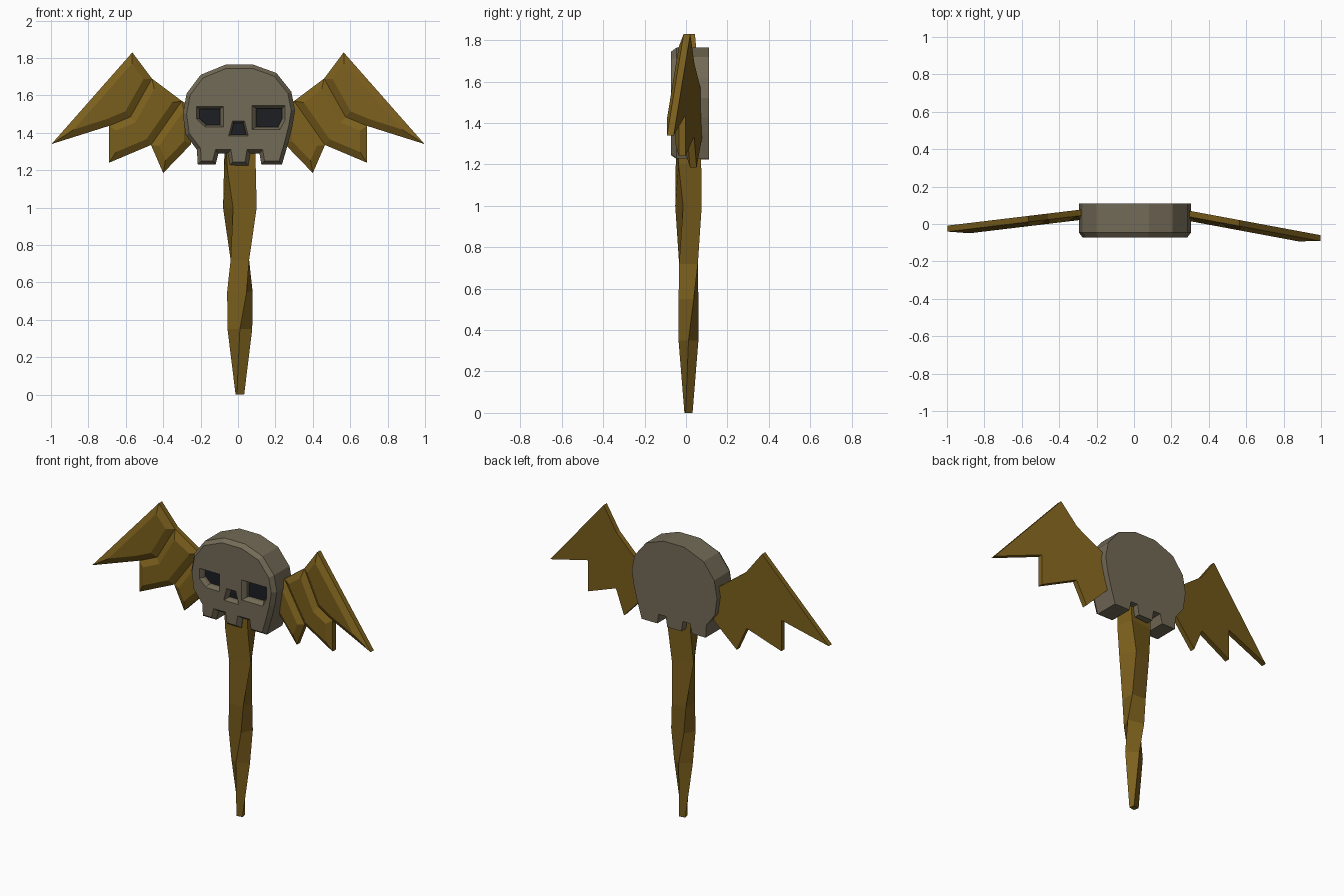
import bpy, bmesh, math
from mathutils import Vector

if "Cube" in bpy.data.objects:
    bpy.data.objects.remove(bpy.data.objects["Cube"])


def material(name, rgb):
    m = bpy.data.materials.new(name)
    m.diffuse_color = (*rgb, 1)
    m.use_nodes = True
    m.node_tree.nodes["Principled BSDF"].inputs["Base Color"].default_value = m.diffuse_color
    return m


BONE = material("bone", (0.17, 0.145, 0.095))
GOLD = material("gold", (0.2, 0.115, 0.012))
DARK = material("dark", (0.012, 0.013, 0.017))


def finish(bm, name, mat):
    bmesh.ops.recalc_face_normals(bm, faces=bm.faces)
    me = bpy.data.meshes.new(name)
    bm.to_mesh(me)
    bm.free()
    ob = bpy.data.objects.new(name, me)
    bpy.context.collection.objects.link(ob)
    me.materials.append(mat)
    return ob


def loft(name, rings, mat):
    """Closed solid through rings of 3D points."""
    bm = bmesh.new()
    vs = [[bm.verts.new(p) for p in r] for r in rings]
    n = len(vs[0])
    for a, b in zip(vs, vs[1:]):
        for i in range(n):
            j = (i + 1) % n
            bm.faces.new((a[i], a[j], b[j], b[i]))
    bm.faces.new(vs[0][::-1])
    bm.faces.new(vs[-1])
    return finish(bm, name, mat)


def plate(name, pts, y_back, y_side, y_front, inset, mat, bend=lambda x: 0, sign=1):
    """Extruded outline (x, z) with a chamfered front rim."""
    bm = bmesh.new()
    back = [bm.verts.new((sign * x, y_back, z)) for x, z in pts]
    side = [bm.verts.new((sign * x, y_side, z)) for x, z in pts]
    n = len(pts)
    for i in range(n):
        j = (i + 1) % n
        bm.faces.new((back[i], back[j], side[j], side[i]))
    bm.faces.new(back[::-1])
    front = bm.faces.new(side)
    bmesh.ops.recalc_face_normals(bm, faces=bm.faces)
    bmesh.ops.inset_region(bm, faces=[front], thickness=inset,
                           use_even_offset=True, use_boundary=True)
    for v in front.verts:
        v.co.y = y_front
    for v in bm.verts:
        v.co.y += bend(abs(v.co.x))
    return finish(bm, name, mat)


# Skull with teeth cut into the outline
skull = plate("skull", [
    (-0.065, 1.765), (-0.2, 1.71), (-0.275, 1.61), (-0.295, 1.5), (-0.28, 1.39),
    (-0.22, 1.31), (-0.215, 1.23), (-0.12, 1.23), (-0.105, 1.29), (-0.055, 1.29),
    (-0.045, 1.225), (0.055, 1.225), (0.065, 1.29), (0.115, 1.29), (0.125, 1.23),
    (0.235, 1.23), (0.27, 1.35), (0.29, 1.43), (0.305, 1.52), (0.285, 1.62),
    (0.205, 1.72), (0.08, 1.765)], 0.11, -0.045, -0.072, 0.02, BONE)

# Eye and nose sockets: bevelled cuts with dark floors
SOCKETS = {
    "left_eye": [(-0.222, 1.54), (-0.078, 1.54), (-0.078, 1.43), (-0.175, 1.43), (-0.222, 1.475)],
    "right_eye": [(0.075, 1.545), (0.252, 1.545), (0.252, 1.47), (0.225, 1.418), (0.075, 1.418)],
    "nose": [(-0.03, 1.462), (0.035, 1.462), (0.055, 1.383), (-0.05, 1.383)],
}


def ring(pts, k, y):
    cx = sum(p[0] for p in pts) / len(pts)
    cz = sum(p[1] for p in pts) / len(pts)
    return [(cx + (x - cx) * k, y, cz + (z - cz) * k) for x, z in pts]


for name, pts in SOCKETS.items():
    cutter = loft(name + "_cutter", [ring(pts, 1.07, -0.08), ring(pts, 0.78, -0.048),
                                     ring(pts, 0.76, -0.015)], BONE)
    cutter.hide_render = True
    cutter.hide_set(True)
    mod = skull.modifiers.new(name, 'BOOLEAN')
    mod.operation = 'DIFFERENCE'
    mod.solver = 'EXACT'
    mod.object = cutter
    loft(name + "_floor", [ring(pts, 0.8, -0.03), ring(pts, 0.8, 0.0)], DARK)

# Wings: three chamfered panels per side, swept forward
PANELS = {
    "outer": [(0.565, 1.83), (0.997, 1.34), (0.69, 1.437), (0.575, 1.485), (0.46, 1.69)],
    "middle": [(0.46, 1.69), (0.575, 1.485), (0.69, 1.437), (0.69, 1.24),
               (0.465, 1.335), (0.3, 1.57)],
    "inner": [(0.3, 1.57), (0.465, 1.335), (0.4, 1.185), (0.25, 1.34), (0.25, 1.54)],
}
for side, sign, base, slope in (("right", 1, 0.07, -0.186), ("left", -1, 0.075, -0.12)):
    for part, pts in PANELS.items():
        plate(f"{side}_wing_{part}", pts, 0, -0.032, -0.055, 0.038, GOLD,
              lambda x: base + slope * (x - 0.3), sign)

# Twisted four-sided handle: z, corner angle, x radius, y radius
SECTIONS = [(0, -215, 0.028, 0.024), (0.35, -180, 0.066, 0.048), (0.55, -152, 0.077, 0.054),
            (0.72, -135, 0.07, 0.064), (1.0, -112, 0.097, 0.069), (1.2, -128, 0.108, 0.078),
            (1.33, -132, 0.11, 0.08)]
loft("handle", [[(0.01 + rx * math.cos(math.radians(a + 90 * i)),
                  0.012 + ry * math.sin(math.radians(a + 90 * i)), z) for i in range(4)]
                for z, a, rx, ry in SECTIONS], GOLD)
